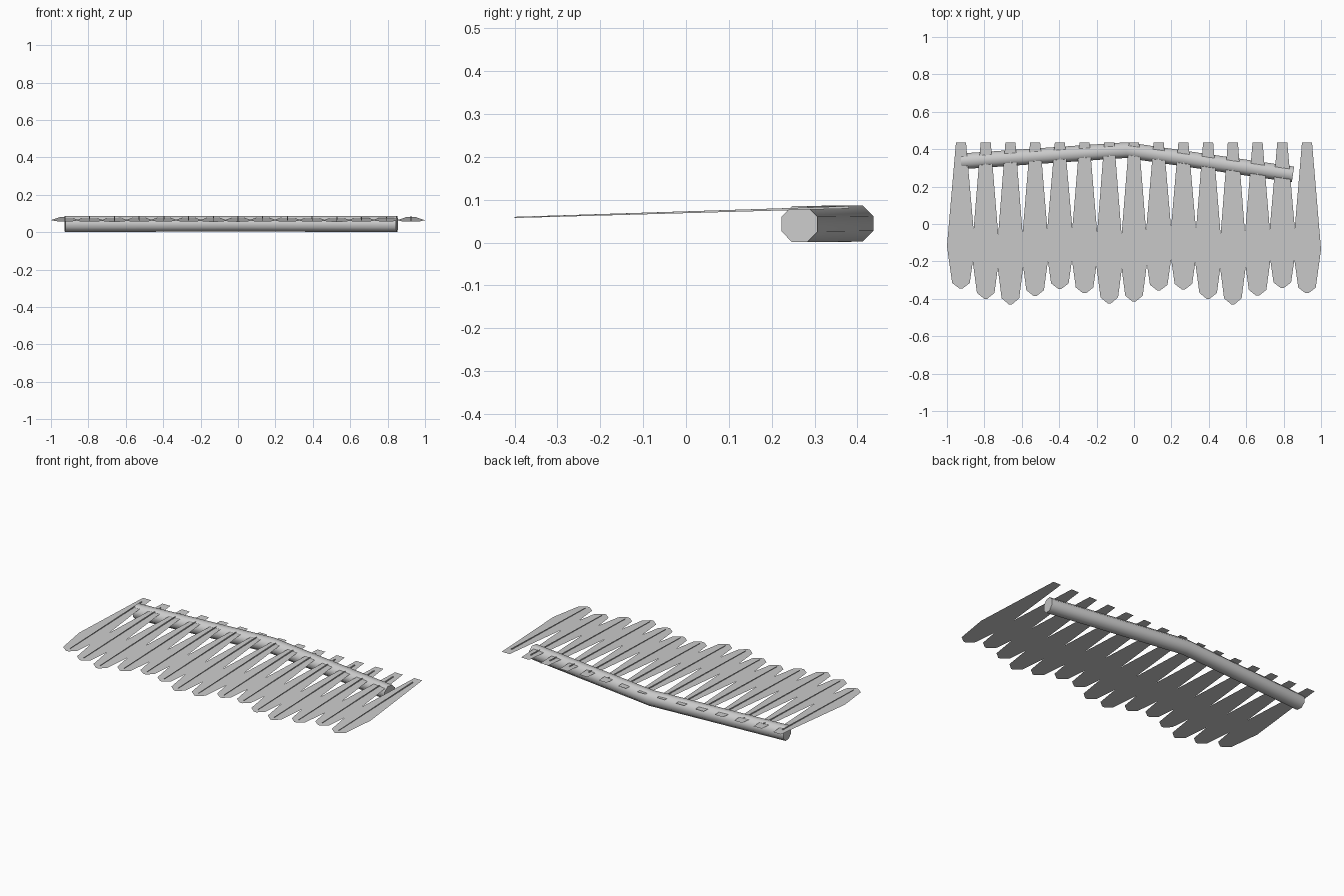
import bpy, bmesh, math
from mathutils import Vector

if "Cube" in bpy.data.objects:
    bpy.data.objects.remove(bpy.data.objects["Cube"])

ROOT_Y = 0.435
TIPS = [-0.345, -0.40, -0.43, -0.385, -0.347, -0.37, -0.425, -0.415,
        -0.355, -0.35, -0.40, -0.43, -0.383, -0.342, -0.37]


def make_object(name, bm, smooth=False):
    bm.normal_update()
    mesh = bpy.data.meshes.new(name)
    bm.to_mesh(mesh)
    bm.free()
    for p in mesh.polygons:
        p.use_smooth = smooth and len(p.vertices) == 4
    ob = bpy.data.objects.new(name, mesh)
    bpy.context.collection.objects.link(ob)
    return ob


def tube(name, path, radii, sides, smooth):
    """Sweep a round section along a path running roughly along x or y."""
    bm = bmesh.new()
    pts = [Vector(p) for p in path]
    rings = []
    for i, p in enumerate(pts):
        d = (pts[min(i + 1, len(pts) - 1)] - pts[max(i - 1, 0)]).normalized()
        side = d.cross(Vector((0, 0, 1))).normalized()
        up = side.cross(d)
        angles = [2 * math.pi * (k + 0.5) / sides for k in range(sides)]
        rings.append([bm.verts.new(p + radii[i] * (math.cos(a) * side + math.sin(a) * up))
                      for a in angles])
    for a, b in zip(rings, rings[1:]):
        for k in range(sides):
            bm.faces.new((a[k], a[(k + 1) % sides], b[(k + 1) % sides], b[k]))
    bm.faces.new(rings[0])
    bm.faces.new(rings[-1])
    bmesh.ops.recalc_face_normals(bm, faces=bm.faces)
    return make_object(name, bm, smooth)


def vane_z(y):
    return 0.055 + 0.025 * (y + 0.43) / 0.865


# Wing bone: bent eight-sided tube
R = 0.0455
tube("wing_bone", [(-0.925, 0.335, 0.043), (-0.04, 0.395, 0.045), (0.85, 0.265, 0.043)],
     [R] * 3, 8, True)

# Feathers: flat tapered vanes, each with a thin shaft on top
for i, tip in enumerate(TIPS):
    x = -0.925 + i * 1.85 / 14
    length = ROOT_Y - tip
    half = [(0.027, 0), (0.075, 0.71), (0.047, 0.962)]
    outline = [(-w, t) for w, t in half] + [(-0.008, 1), (0.008, 1)]
    outline += [(w, t) for w, t in reversed(half)]
    bm = bmesh.new()
    verts = []
    for w, t in outline:
        y = ROOT_Y - t * length
        verts.append(bm.verts.new((x + w, y, vane_z(y))))
    bm.faces.new(verts)
    make_object(f"feather_vane_{i + 1}", bm)

    end = tip + 0.03
    tube(f"feather_shaft_{i + 1}",
         [(x, 0.38, vane_z(0.38) + 0.004), (x, end, vane_z(end) + 0.003)],
         [0.004, 0.002], 4, False)
